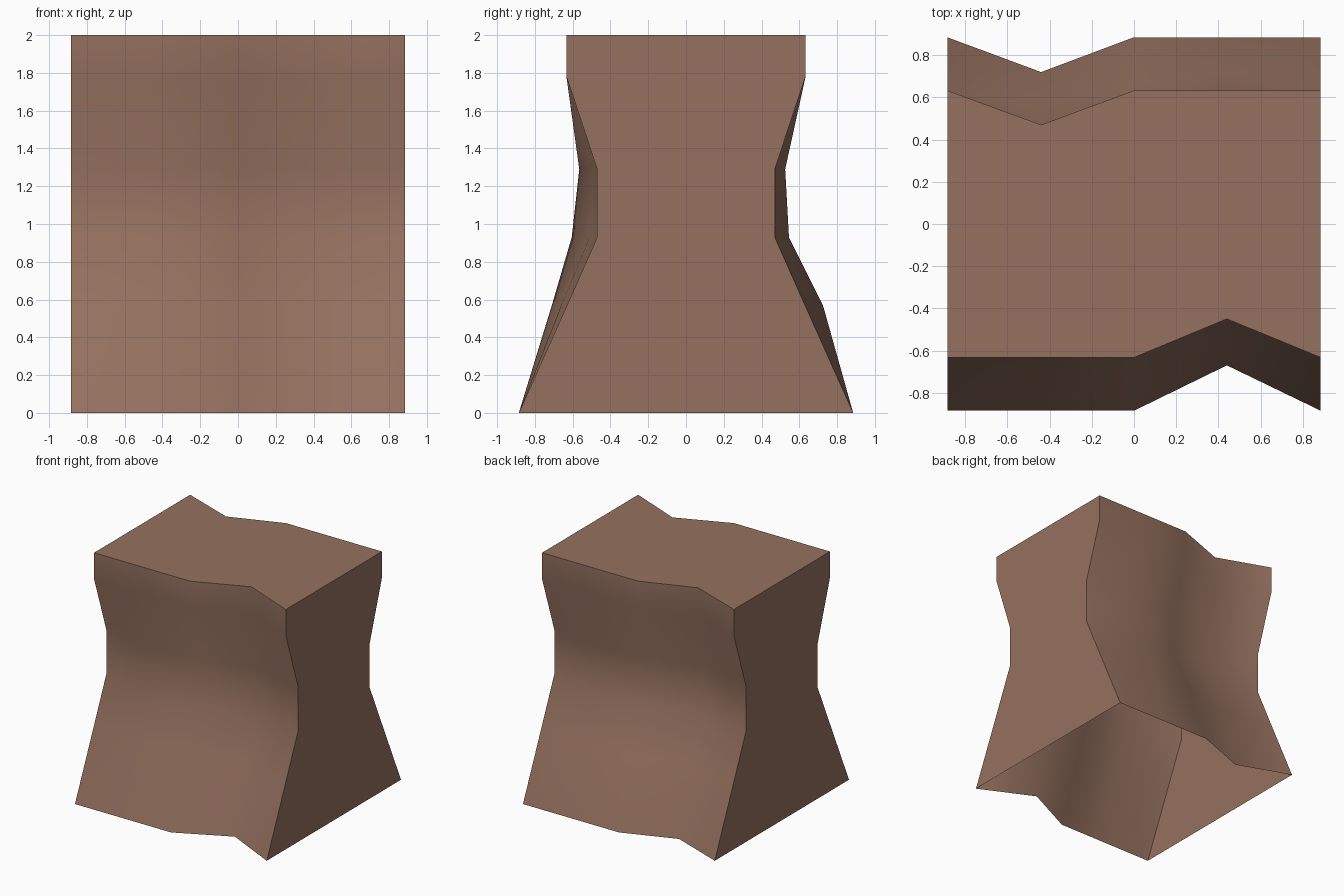
import bpy, bmesh

if "Cube" in bpy.data.objects:
    bpy.data.objects.remove(bpy.data.objects["Cube"])

H = 0.885
XS = [-H, -0.44, 0.0, 0.44, H]
ZS = [0.0, 0.57, 0.93, 1.29, 1.78, 2.0]

# Depth profiles from bottom to top, for the columns from left to right
EDGE = [0.885, 0.63, 0.47, 0.47, 0.633, 0.633]
FRONT = [EDGE, [0.885, 0.71, 0.605, 0.565, 0.633, 0.633],
         [0.885, 0.66, 0.51, 0.49, 0.633, 0.633],
         [0.67, 0.51, 0.40, 0.385, 0.45, 0.45], EDGE]
BACK = [EDGE, [0.72, 0.55, 0.38, 0.36, 0.47, 0.47],
        [0.885, 0.66, 0.50, 0.49, 0.633, 0.633],
        [0.885, 0.725, 0.545, 0.525, 0.633, 0.633], EDGE]

bm = bmesh.new()


def wall(profiles, sign):
    """Smooth rippled wall as a grid of quads; returns its columns of vertices."""
    cols = [[bm.verts.new((x, sign * y, z)) for y, z in zip(p, ZS)]
            for x, p in zip(XS, profiles)]
    for a, b in zip(cols, cols[1:]):
        for k in range(len(ZS) - 1):
            quad = [a[k], b[k], b[k + 1], a[k + 1]]
            bm.faces.new(quad if sign < 0 else quad[::-1]).smooth = True
    return cols


front = wall(FRONT, -1)
back = wall(BACK, 1)

# Flat sides and top; the underside stays open
flat = [bm.faces.new(front[-1][::-1] + back[-1]),
        bm.faces.new(front[0] + back[0][::-1]),
        bm.faces.new([c[-1] for c in front] + [c[-1] for c in back[::-1]])]
for f, side in zip(flat[:2], (1, -1)):
    f.normal_update()
    if f.normal.x * side < 0:
        f.normal_flip()
for f in flat:
    for e in f.edges:
        e.smooth = False

mesh = bpy.data.meshes.new("waisted_block")
bm.to_mesh(mesh)
bm.free()

brown = bpy.data.materials.new("warm brown")
brown.diffuse_color = (0.30, 0.165, 0.115, 1)
brown.use_nodes = True
brown.node_tree.nodes["Principled BSDF"].inputs["Base Color"].default_value = brown.diffuse_color
mesh.materials.append(brown)
block = bpy.data.objects.new("waisted_block", mesh)
bpy.context.collection.objects.link(block)
